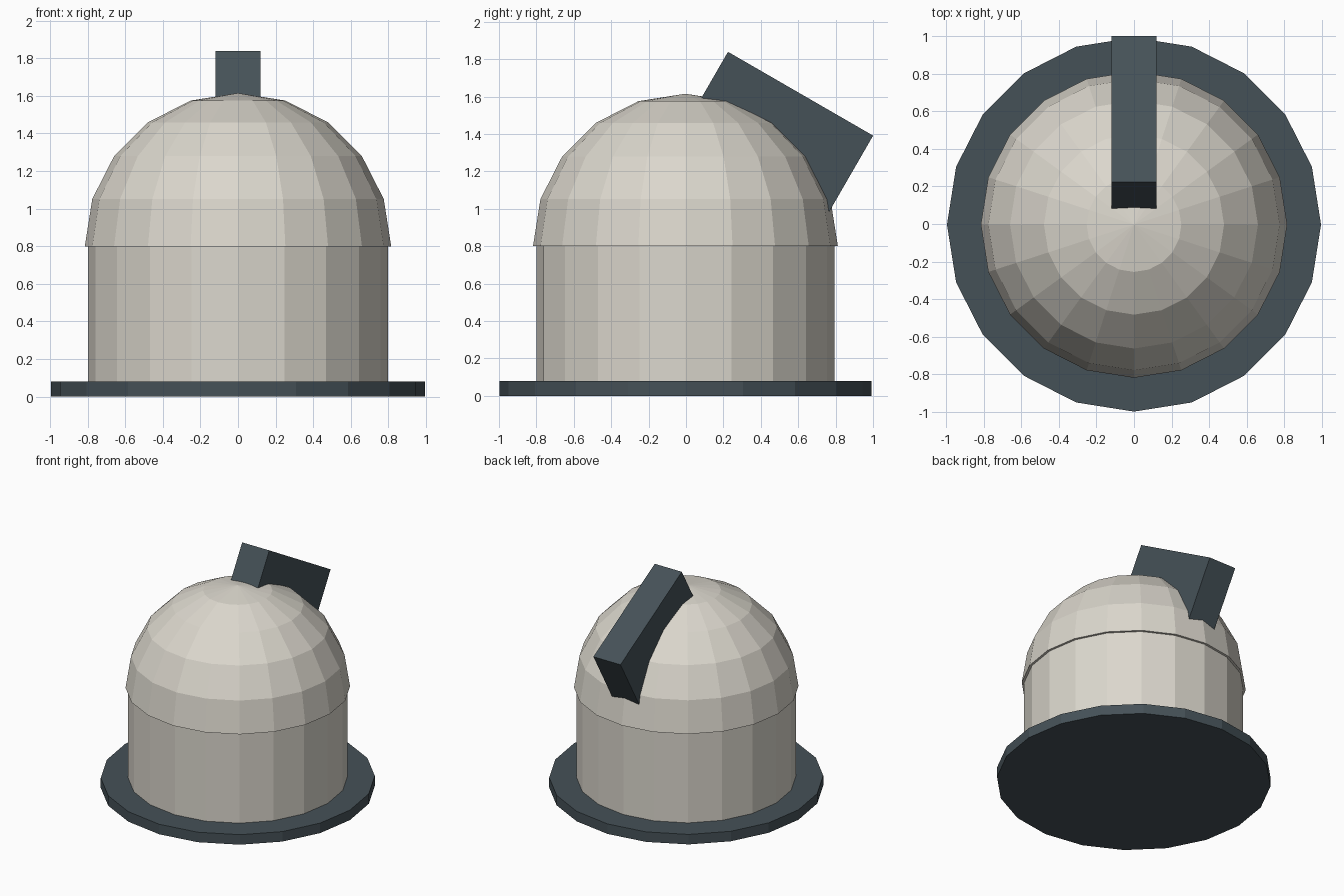
import bpy, bmesh
from math import radians, sin, cos
from mathutils import Matrix, Vector

cube = bpy.data.objects.get("Cube")
if cube:
    bpy.data.objects.remove(cube, do_unlink=True)

SIDES = 20
CENTRE_Y = -0.003


def material(name, colour):
    m = bpy.data.materials.new(name)
    m.use_nodes = True
    m.diffuse_color = colour
    m.node_tree.nodes["Principled BSDF"].inputs["Base Color"].default_value = colour
    return m


cream = material("warm cream", (0.71, 0.68, 0.61, 1))
slate = material("dark slate", (0.06, 0.083, 0.097, 1))


def add_object(name, bm, mat):
    mesh = bpy.data.meshes.new(name)
    bmesh.ops.recalc_face_normals(bm, faces=bm.faces)
    bm.to_mesh(mesh)
    bm.free()
    mesh.materials.append(mat)
    ob = bpy.data.objects.new(name, mesh)
    bpy.context.collection.objects.link(ob)
    return ob


def drum(name, radius, bottom, top, mat):
    bm = bmesh.new()
    # vertices fall on the x and y axes
    spot = Matrix.Translation((0, CENTRE_Y, (bottom + top) / 2))
    bmesh.ops.create_cone(bm, cap_ends=True, segments=SIDES, radius1=radius,
                          radius2=radius, depth=top - bottom, matrix=spot)
    return add_object(name, bm, mat)


# Base plate and round wall
drum("base_plate", 0.995, 0, 0.08, slate)
drum("wall", 0.797, 0.01, 0.81, cream)

# Faceted dome: upper half of a sphere with a closed rim
bm = bmesh.new()
bmesh.ops.create_uvsphere(bm, u_segments=SIDES, v_segments=10, radius=0.815)
cut = bmesh.ops.bisect_plane(bm, geom=bm.verts[:] + bm.edges[:] + bm.faces[:],
                             dist=0.001, plane_co=(0, 0, 0),
                             plane_no=(0, 0, 1), clear_inner=True)
bmesh.ops.holes_fill(bm, edges=[e for e in bm.edges if e.is_boundary], sides=0)
bmesh.ops.translate(bm, verts=bm.verts, vec=(0, CENTRE_Y, 0.8))
add_object("dome", bm, cream)

# Tilted shutter housing set into the back of the dome
tilt = radians(30)
length, height = 0.896, 0.55
outer_mid = Vector((0, 0.6125, 1.615))
centre = outer_mid - Vector((0, sin(tilt), cos(tilt))) * height / 2
bm = bmesh.new()
bmesh.ops.create_cube(bm, size=1, matrix=Matrix.Translation(centre)
                      @ Matrix.Rotation(-tilt, 4, "X")
                      @ Matrix.Diagonal((0.24, length, height, 1)))
add_object("shutter_housing", bm, slate)
